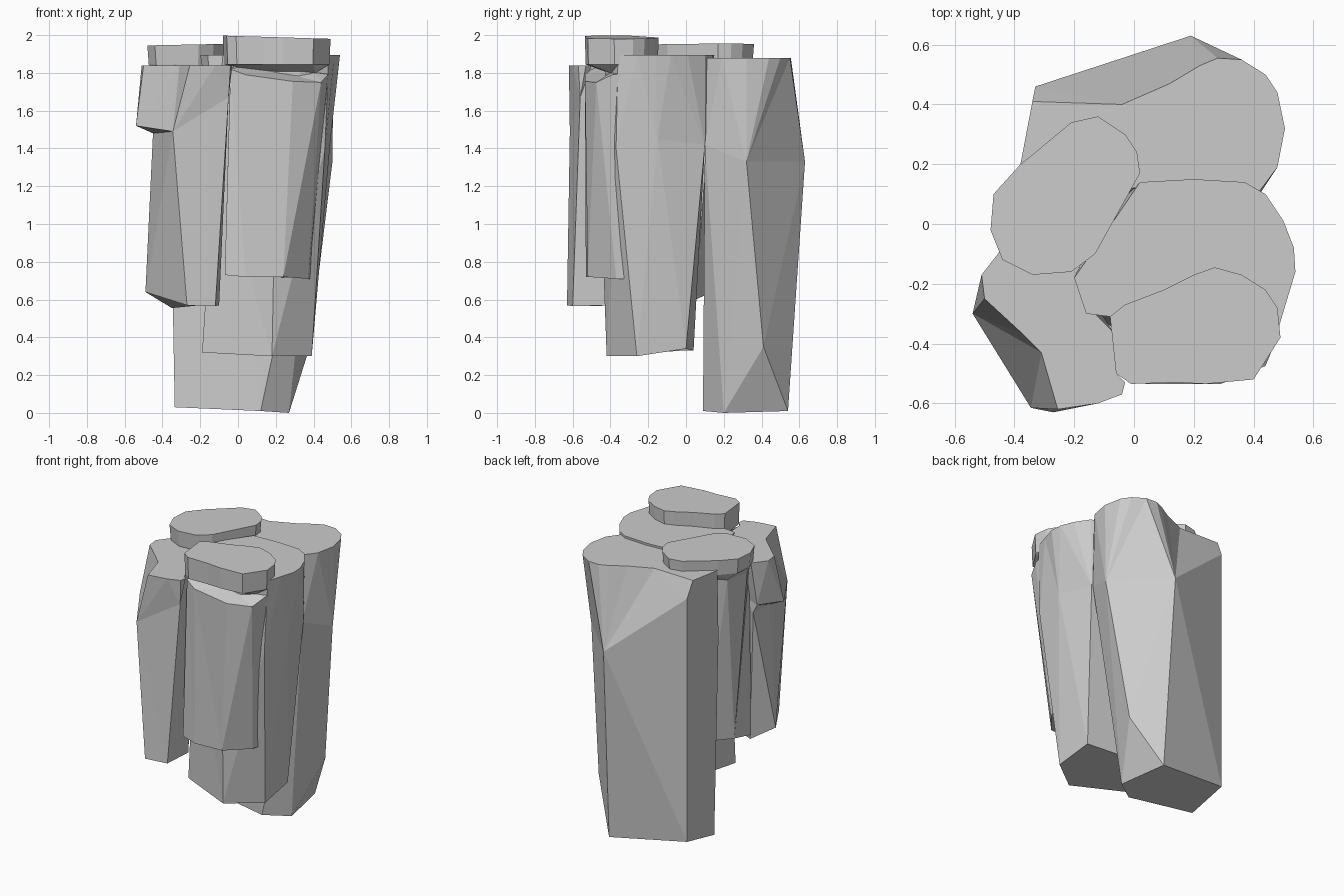
import bpy, bmesh, math


def level(outline, z, scale=1.0, centre=(0, 0), tilt=0.0):
    """Place a flat outline at height z, optionally shrunk and tilted along x."""
    cx, cy = centre
    return [(cx + (x - cx) * scale, cy + (y - cy) * scale, z + tilt * x)
            for x, y in outline]


def rock_column(name, centre, rings):
    """Stitch rings of differing point counts into a faceted closed column."""
    bm = bmesh.new()
    cx, cy = centre

    def angle(p):
        return math.atan2(p[1] - cy, p[0] - cx) % math.tau

    loops = []
    for ring in rings:
        pts = sorted(ring, key=angle)
        angs = [angle(p) for p in pts]
        loops.append(([bm.verts.new(p) for p in pts], angs + [angs[0] + math.tau]))

    for (p, pa), (q, qa) in zip(loops, loops[1:]):
        i = j = 0
        n, m = len(p), len(q)
        while i < n or j < m:
            # advance the ring whose next edge has the nearer middle
            if j == m or (i < n and pa[i] + pa[i + 1] <= qa[j] + qa[j + 1]):
                bm.faces.new((p[i], p[(i + 1) % n], q[j % m]))
                i += 1
            else:
                bm.faces.new((p[i % n], q[(j + 1) % m], q[j]))
                j += 1
    bm.faces.new(loops[0][0][::-1])
    bm.faces.new(loops[-1][0])
    bmesh.ops.remove_doubles(bm, verts=bm.verts, dist=0.0005)
    bmesh.ops.recalc_face_normals(bm, faces=bm.faces)
    mesh = bpy.data.meshes.new(name)
    bm.to_mesh(mesh)
    bm.free()
    obj = bpy.data.objects.new(name, mesh)
    bpy.context.collection.objects.link(obj)
    return obj


# Tall back column, with a chipped lower corner and a bulging rear ridge
foot = [(.12, .09, .01), (.27, .2, 0), (.21, .54, .01), (-.33, .46, .09), (-.335, .17, .03)]
back_top = [(.42, .11), (.48, .19), (.505, .32), (.48, .44), (.44, .5), (.36, .55),
            (.28, .555), (.22, .53), (.12, .47), (-.04, .4), (-.34, .41),
            (-.38, .2), (-.3, .1), (0, .12)]
rock_column("back_column", (.08, .29), [
    foot,
    foot + [(.38, .41, .35)],
    [(.42, .1, 1.42), (.5, .32, 1.33), (.19, .63, 1.33), (-.33, .46, 1.77),
     (-.36, .16, 1.4), (0, .1, 1.4)],
    level(back_top, 1.88),
])

# Middle column
middle_top = [(.02, .14), (.2, .15), (.37, .14), (.44, .1), (.5, .01), (.535, -.08),
              (.54, -.16), (.51, -.26), (.48, -.36), (.36, -.42), (0, -.42),
              (-.08, -.31), (-.16, -.3), (-.2, -.18), (-.13, -.08)]
rock_column("middle_column", (.17, -.12), [
    [(-.19, -.27, .32), (.18, -.42, .3), (.39, -.26, .3), (.38, 0, .34),
     (.1, .04, .33), (-.14, -.02, .33)],
    [(-.12, -.3, 1.4), (.2, -.46, 1.4), (.46, -.37, 1.4), (.49, -.15, 1.45),
     (.43, .1, 1.42), (.05, .1, 1.42), (-.12, 0, 1.4)],
    level(middle_top, 1.895),
])

# Front right column: body, pinched neck and overhanging cap
cap = [(-.08, -.31), (-.03, -.27), (.1, -.22), (.2, -.17), (.27, -.145), (.36, -.17),
       (.44, -.22), (.48, -.28), (.49, -.38), (.4, -.52), (.24, -.535), (.14, -.53),
       (-.01, -.535), (-.06, -.5)]
rock_column("front_right_column", (.2, -.35), [
    [(-.07, -.5, .73), (.04, -.53, .72), (.24, -.52, .72), (.37, -.37, .71),
     (.41, -.22, .71), (.3, -.18, .71), (-.05, -.25, .73)],
    [(-.04, -.5, 1.82), (.04, -.535, 1.79), (.29, -.535, 1.755), (.44, -.475, 1.75),
     (.475, -.39, 1.79), (.5, -.22, 1.81), (.25, -.17, 1.81), (-.04, -.3, 1.83)],
    [(0, -.46, 1.83), (.25, -.41, 1.8), (.41, -.4, 1.8), (.45, -.24, 1.82),
     (.25, -.17, 1.82), (-.04, -.3, 1.84)],
    level(cap, 1.845, .98, (.2, -.35)),
    level(cap, 1.995, 1, (0, 0), -.03),
])

# Front left column with a stepped outer shoulder
left_top = [(-.44, -.08), (-.51, -.17), (-.5, -.25), (-.37, -.37), (-.31, -.43),
            (-.255, -.62), (-.12, -.6), (-.04, -.57), (-.03, -.53), (-.06, -.5),
            (-.07, -.36), (-.14, -.29), (-.17, -.15), (-.3, -.1)]
inner = [(-.345, -.615, 1.49), (-.05, -.56, 1.67), (-.07, -.36, 1.65), (-.2, -.16, 1.6)]
rock_column("front_left_column", (-.2, -.38), [
    [(-.49, -.28, .64), (-.27, -.63, .57), (-.12, -.6, .565),
     (-.1, -.4, .57), (-.2, -.25, .57), (-.35, -.2, .555)],
    inner + [(-.45, -.29, 1.48), (-.43, -.12, 1.48)],
    inner + [(-.54, -.3, 1.52), (-.46, -.12, 1.54)],
    level(left_top, 1.84),
])

# Back left column with a flat overhanging cap
slab = [(-.48, -.02), (-.47, .1), (-.38, .2), (-.33, .24), (-.21, .34), (-.12, .36),
        (-.03, .3), (.01, .24), (.02, .17), (-.13, -.1), (-.21, -.16), (-.34, -.17),
        (-.44, -.12)]
rock_column("back_left_column", (-.23, .09), [
    [(-.37, .0, .64), (-.4, -.14, .62), (-.2, -.14, .6), (-.1, .05, .6), (-.25, .14, .64)],
    [(-.44, -.04, 1.79), (-.4, .12, 1.79), (-.12, .3, 1.79), (-.04, .14, 1.79),
     (-.2, -.14, 1.79), (-.4, -.12, 1.79)],
    level(slab, 1.845, .97, (-.23, .09)),
    level(slab, 1.955, 1, (0, 0), .02),
])
